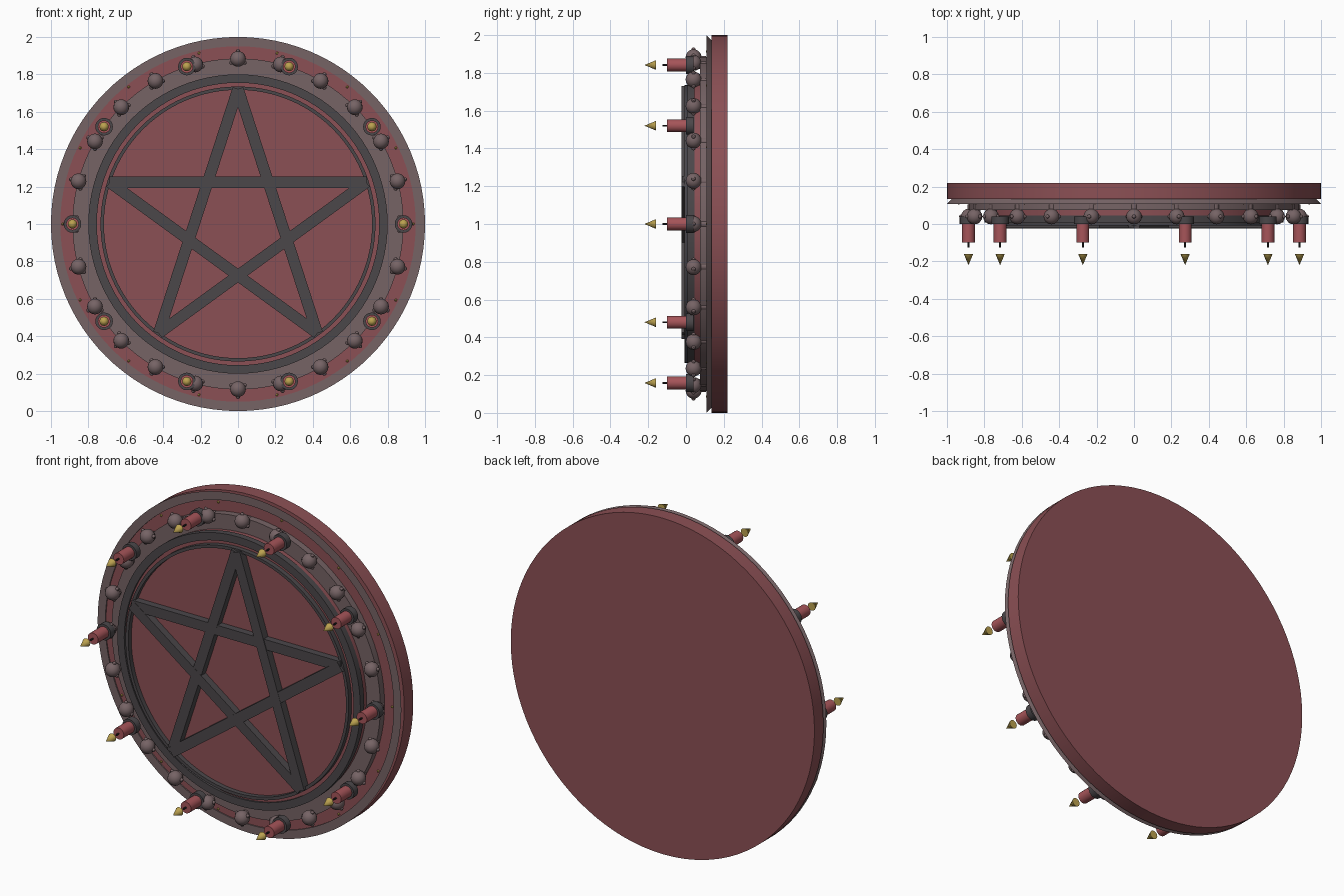
import bpy, bmesh, math
from mathutils import Matrix, Vector

cube = bpy.data.objects.get("Cube")
if cube:
    bpy.data.objects.remove(cube, do_unlink=True)


def material(name, rgb):
    m = bpy.data.materials.new(name)
    m.use_nodes = True
    m.diffuse_color = (*rgb, 1)
    bsdf = next(n for n in m.node_tree.nodes if n.type == "BSDF_PRINCIPLED")
    bsdf.inputs["Base Color"].default_value = (*rgb, 1)
    bsdf.inputs["Roughness"].default_value = 0.8
    return m


RED = material("dull red", (0.26, 0.08, 0.09))
GREY = material("warm grey", (0.18, 0.125, 0.13))
DARK = material("dark iron", (0.07, 0.063, 0.068))
WAX = material("candle red", (0.38, 0.09, 0.10))
GOLD = material("flame gold", (0.50, 0.36, 0.08))
BLACK = material("wick black", (0.02, 0.02, 0.02))

CENTRE = Vector((0, 0, 1))


def finish(name, bm, mat, smooth=True):
    bmesh.ops.recalc_face_normals(bm, faces=bm.faces)
    mesh = bpy.data.meshes.new(name)
    bm.to_mesh(mesh)
    bm.free()
    mesh.materials.append(mat)
    ob = bpy.data.objects.new(name, mesh)
    bpy.context.collection.objects.link(ob)
    if smooth:
        bpy.ops.object.select_all(action="DESELECT")
        ob.select_set(True)
        bpy.context.view_layer.objects.active = ob
        bpy.ops.object.shade_smooth_by_angle(angle=math.radians(35))
    return ob


def lathe(name, profile, mat, closed=True, steps=96):
    """Turn (radius, y) points around the y axis through the centre."""
    bm = bmesh.new()
    verts = [bm.verts.new(CENTRE + Vector((r, y, 0))) for r, y in profile]
    pairs = list(zip(verts, verts[1:]))
    if closed:
        pairs.append((verts[-1], verts[0]))
    edges = [bm.edges.new(p) for p in pairs]
    bmesh.ops.spin(bm, geom=verts + edges, cent=CENTRE, axis=(0, 1, 0),
                   angle=math.tau, steps=steps)
    bmesh.ops.remove_doubles(bm, verts=bm.verts, dist=0.0001)
    return finish(name, bm, mat)


def ring(name, inner, outer, front, back, mat):
    return lathe(name, [(inner, front), (outer, front), (outer, back), (inner, back)], mat)


def disc(name, radius, front, back, mat):
    return lathe(name, [(0, front), (radius, front), (radius, back), (0, back)], mat, False)


def around(count, radius, y):
    """Positions and outward directions evenly spaced on a circle."""
    for i in range(count):
        a = math.tau * i / count
        out = Vector((math.cos(a), 0, math.sin(a)))
        yield CENTRE + out * radius + Vector((0, y, 0)), a


def cones(name, front, back, r_front, r_back, mat, sides=20):
    """One cone or cylinder along y at every candle place."""
    bm = bmesh.new()
    for pos, _ in around(10, 0.885, (front + back) / 2):
        m = Matrix.Translation(pos) @ Matrix.Rotation(math.pi / 2, 4, "X")
        bmesh.ops.create_cone(bm, cap_ends=True, segments=sides, radius1=r_back,
                              radius2=r_front, depth=back - front, matrix=m)
    return finish(name, bm, mat)


# Backing plate with flared rim and stepped face
disc("backing_plate", 1.0, 0.135, 0.22, RED)
lathe("flared_rim", [(0.95, 0.108), (1.0, 0.108), (0.972, 0.137), (0.95, 0.137)], GREY)
disc("red_band", 0.96, 0.115, 0.137, RED)
ring("stud_ring", 0.78, 0.885, 0.075, 0.12, GREY)
disc("inner_panel", 0.795, 0.02, 0.12, RED)
ring("wide_iron_ring", 0.755, 0.80, 0.008, 0.045, DARK)
ring("thin_iron_ring", 0.717, 0.735, -0.008, 0.03, DARK)

# Five-pointed star made of crossing bars
bm = bmesh.new()
tips = [CENTRE + 0.722 * Vector((math.sin(a), 0, math.cos(a)))
        for a in (math.tau * i / 5 for i in range(5))]
for i, a in enumerate(tips):
    b = tips[(i + 2) % 5]
    d = b - a
    m = (Matrix.Translation((a + b) / 2 + Vector((0, 0.001 * i, 0)))
         @ Matrix.Rotation(-math.atan2(d.z, d.x), 4, "Y")
         @ Matrix.Diagonal((d.length, 0.05, 0.06, 1)))
    bmesh.ops.create_cube(bm, size=1, matrix=m)
finish("star", bm, DARK, smooth=False)

# Round studs, each with three small knobs
bm = bmesh.new()
for pos, angle in around(24, 0.883, 0.04):
    bmesh.ops.create_uvsphere(bm, u_segments=16, v_segments=10, radius=0.042,
                              matrix=Matrix.Translation(pos))
    for k in range(3):
        a = angle + math.tau * k / 3
        knob = pos + 0.041 * Vector((math.cos(a), 0, math.sin(a)))
        bmesh.ops.create_uvsphere(bm, u_segments=8, v_segments=6, radius=0.011,
                                  matrix=Matrix.Translation(knob))
finish("studs", bm, GREY)

# Short posts join the studs to their ring
bm = bmesh.new()
for pos, _ in around(24, 0.87, 0.08):
    m = Matrix.Translation(pos) @ Matrix.Rotation(math.pi / 2, 4, "X")
    bmesh.ops.create_cone(bm, cap_ends=True, segments=12, radius1=0.02,
                          radius2=0.02, depth=0.05, matrix=m)
finish("stud_posts", bm, GREY)

# Candles with holders, wicks and flames
cones("candle_holders", 0.0, 0.04, 0.047, 0.047, DARK)
cones("candles", -0.10, 0.01, 0.034, 0.034, WAX)
cones("wicks", -0.125, -0.095, 0.005, 0.005, BLACK, 8)
cones("flames", -0.22, -0.16, 0.0, 0.025, GOLD, 12)

# Tiny rivets on the red band
bm = bmesh.new()
for pos, _ in around(14, 0.937, 0.112):
    bmesh.ops.create_icosphere(bm, subdivisions=1, radius=0.008,
                               matrix=Matrix.Translation(pos))
finish("rivets", bm, GOLD)
